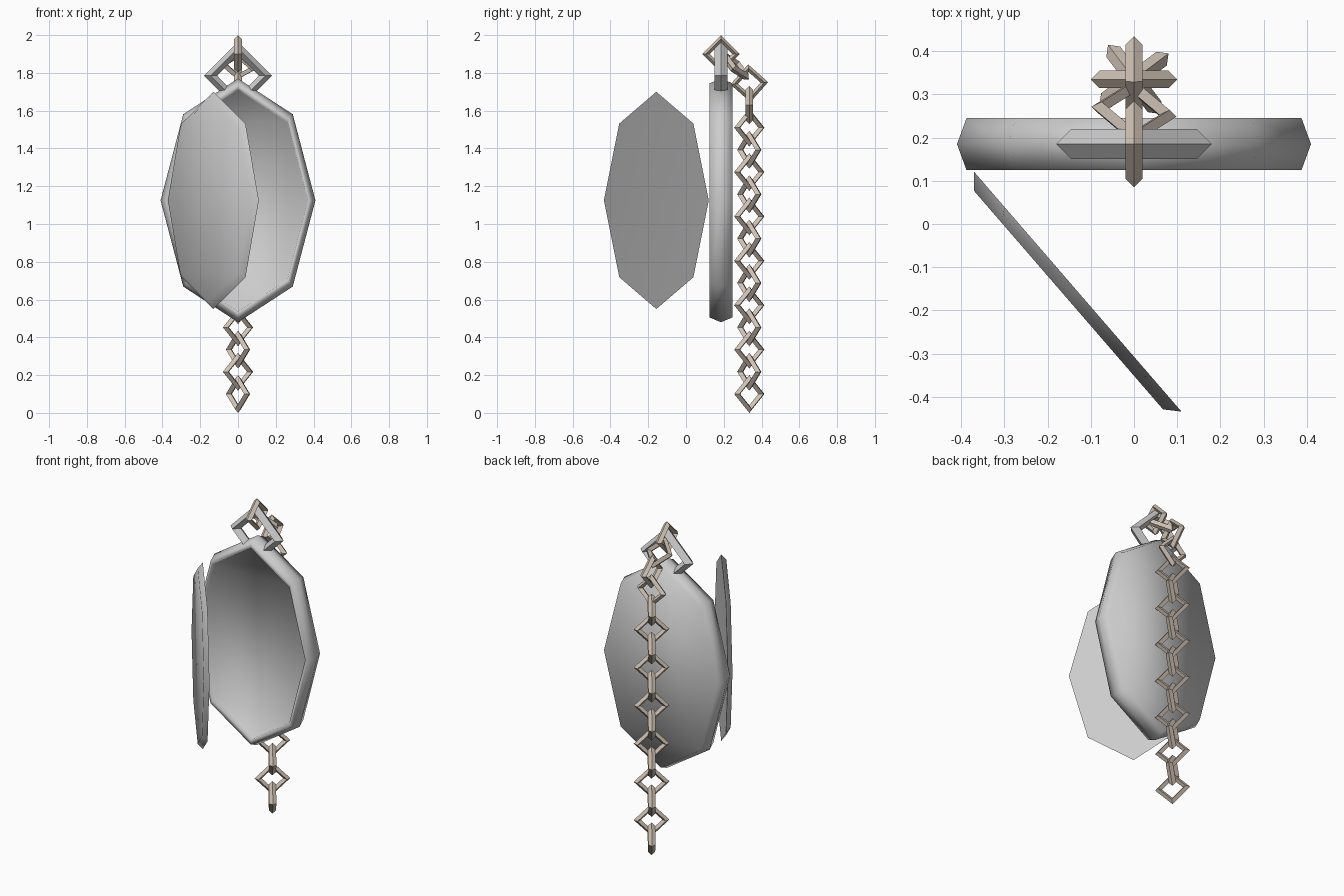
import bpy, bmesh
from math import cos, sin, pi, radians
from mathutils import Matrix, Vector

if "Cube" in bpy.data.objects:
    bpy.data.objects.remove(bpy.data.objects["Cube"])

tan = bpy.data.materials.new("pale_metal")
tan.diffuse_color = (0.62, 0.53, 0.45, 1)
tan.use_nodes = True
tan.node_tree.nodes["Principled BSDF"].inputs["Base Color"].default_value = tan.diffuse_color


def frame(centre, u, v):
    """Matrix with local x along u, local y near v."""
    u = Vector(u).normalized()
    w = u.cross(Vector(v)).normalized()
    m = Matrix((u, w.cross(u), w)).transposed().to_4x4()
    m.translation = centre
    return m


def oval_shell(name, rings, matrix, dish=None):
    """Loft eight-sided ovals (rx, rz, y); last ring is capped or dished."""
    bm = bmesh.new()
    loops = [[bm.verts.new((rx * sin(i * pi / 4), y, rz * cos(i * pi / 4)))
              for i in range(8)] for rx, rz, y in rings]
    for a, b in zip(loops, loops[1:]):
        for i in range(8):
            j = (i + 1) % 8
            bm.faces.new((a[i], a[j], b[j], b[i]))
    bm.faces.new(loops[0])
    if dish is None:
        bm.faces.new(loops[-1])
    else:
        c = bm.verts.new((0, dish, 0))
        for i in range(8):
            bm.faces.new((loops[-1][i], loops[-1][(i + 1) % 8], c))
    bmesh.ops.recalc_face_normals(bm, faces=bm.faces)
    me = bpy.data.meshes.new(name)
    bm.to_mesh(me)
    bm.free()
    ob = bpy.data.objects.new(name, me)
    bpy.context.collection.objects.link(ob)
    ob.matrix_world = matrix
    bpy.ops.object.select_all(action='DESELECT')
    ob.select_set(True)
    bpy.context.view_layer.objects.active = ob
    bpy.ops.object.shade_smooth_by_angle(angle=radians(80))
    return ob


def link(name, matrix, major=0.08, minor=0.02, mat=tan):
    """Four-sided ring lying in the matrix's local xy plane."""
    bpy.ops.mesh.primitive_torus_add(major_segments=4, minor_segments=4,
                                     major_radius=major, minor_radius=minor)
    ob = bpy.context.object
    ob.name = name
    ob.matrix_world = matrix
    bpy.ops.object.shade_flat()
    if mat:
        ob.data.materials.append(mat)
    return ob


# Case with a raised rim around the recessed front
oval_shell("case", [(0.388, 0.62, 0.06), (0.41, 0.645, 0), (0.388, 0.62, -0.06),
                    (0.37, 0.59, -0.06), (0.365, 0.585, -0.042)],
           Matrix.Translation((0, 0.185, 1.125)))

# Open lid, swung out on the left edge
oval_shell("lid", [(0.335, 0.54, -0.029), (0.367, 0.575, 0)],
           frame((-0.13, -0.157, 1.125), (0.654, -0.756, 0), (0.756, 0.654, 0)),
           dish=-0.012)

# Hanging loop on the case
link("hanging_loop", frame((0, 0.185, 1.785), (1, 0, 0), (0, 0, 1)), 0.145, 0.035, None)

# Links leading from the loop to the back
Z = (0, 0, 1)
link("top_link", frame((0, 0.185, 1.90), (0, 1, 0), Z))
link("tilted_link", frame((0, 0.26, 1.835), (1, -0.12, -0.15), (0, 0.72, -0.69)))
link("turning_link", frame((0, 0.335, 1.745), (0, 1, 0.06), Z))
link("side_link", frame((0, 0.335, 1.63), (1, 0, 0), Z))

# Hanging chain, alternate links turned a quarter
for i in range(13):
    u = (0.6, -0.8, 0) if i % 2 == 0 else (0.8, 0.6, 0)
    link(f"chain_link_{i + 1}", frame((0, 0.335, 0.1 + 0.1175 * i), u, Z))
